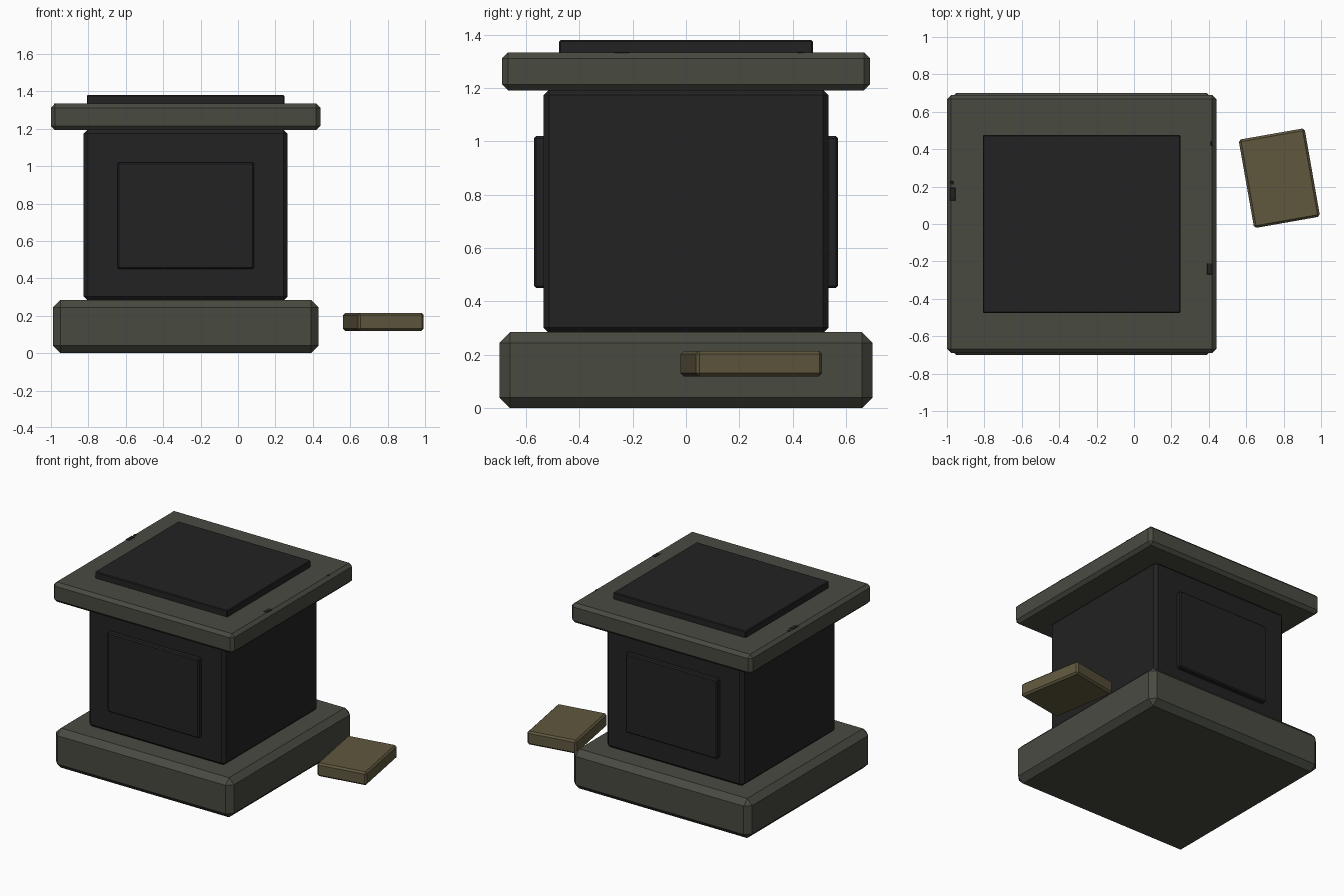
import bpy
from math import radians

if "Cube" in bpy.data.objects:
    bpy.data.objects.remove(bpy.data.objects["Cube"], do_unlink=True)


def material(name, color):
    m = bpy.data.materials.new(name)
    m.use_nodes = True
    m.diffuse_color = (*color, 1)
    m.node_tree.nodes["Principled BSDF"].inputs["Base Color"].default_value = (*color, 1)
    return m


stone = material("grey green stone", (0.065, 0.069, 0.053))
dark = material("dark stone", (0.016, 0.016, 0.016))
brass = material("dull brass", (0.115, 0.095, 0.048))


def block(name, center, size, bevel, mat, turn=0):
    """Box with chamfered edges."""
    bpy.ops.mesh.primitive_cube_add(size=1, location=center)
    ob = bpy.context.object
    ob.name = name
    ob.scale = size
    bpy.ops.object.transform_apply(location=False, rotation=False, scale=True)
    ob.rotation_euler.z = radians(turn)
    ob.data.materials.append(mat)
    mod = ob.modifiers.new("chamfer", "BEVEL")
    mod.width = bevel
    mod.segments = 1
    return ob


CX = -0.28  # pedestal axis

# Pedestal, bottom to top
block("base", (CX, 0, 0.1425), (1.42, 1.40, 0.285), 0.04, stone)
block("column", (CX, 0, 0.738), (1.09, 1.07, 0.915), 0.022, dark)
block("cap", (CX, 0, 1.263), (1.44, 1.38, 0.142), 0.022, stone)
block("top_slab", (CX, 0, 1.353), (1.056, 0.952, 0.054), 0.005, dark)

# Raised panels on front and back
for side, y in (("front", -1), ("back", 1)):
    block(side + "_panel", (CX, y * 0.545, 0.735), (0.73, 0.05, 0.57), 0.008, dark)

# Small worn chips along the rim of the cap
for i, (x, y, w, d) in enumerate([(-0.97, 0.16, 0.03, 0.07), (-0.975, 0.22, 0.018, 0.02),
                                  (0.405, -0.24, 0.03, 0.06), (0.415, 0.43, 0.01, 0.025)]):
    block(f"rim_chip_{i + 1}", (x, y, 1.333), (w, d, 0.006), 0.002, dark)

# Loose plaque floating beside the pedestal
block("plaque", (0.777, 0.245, 0.167), (0.358, 0.48, 0.096), 0.012, brass, 10)
